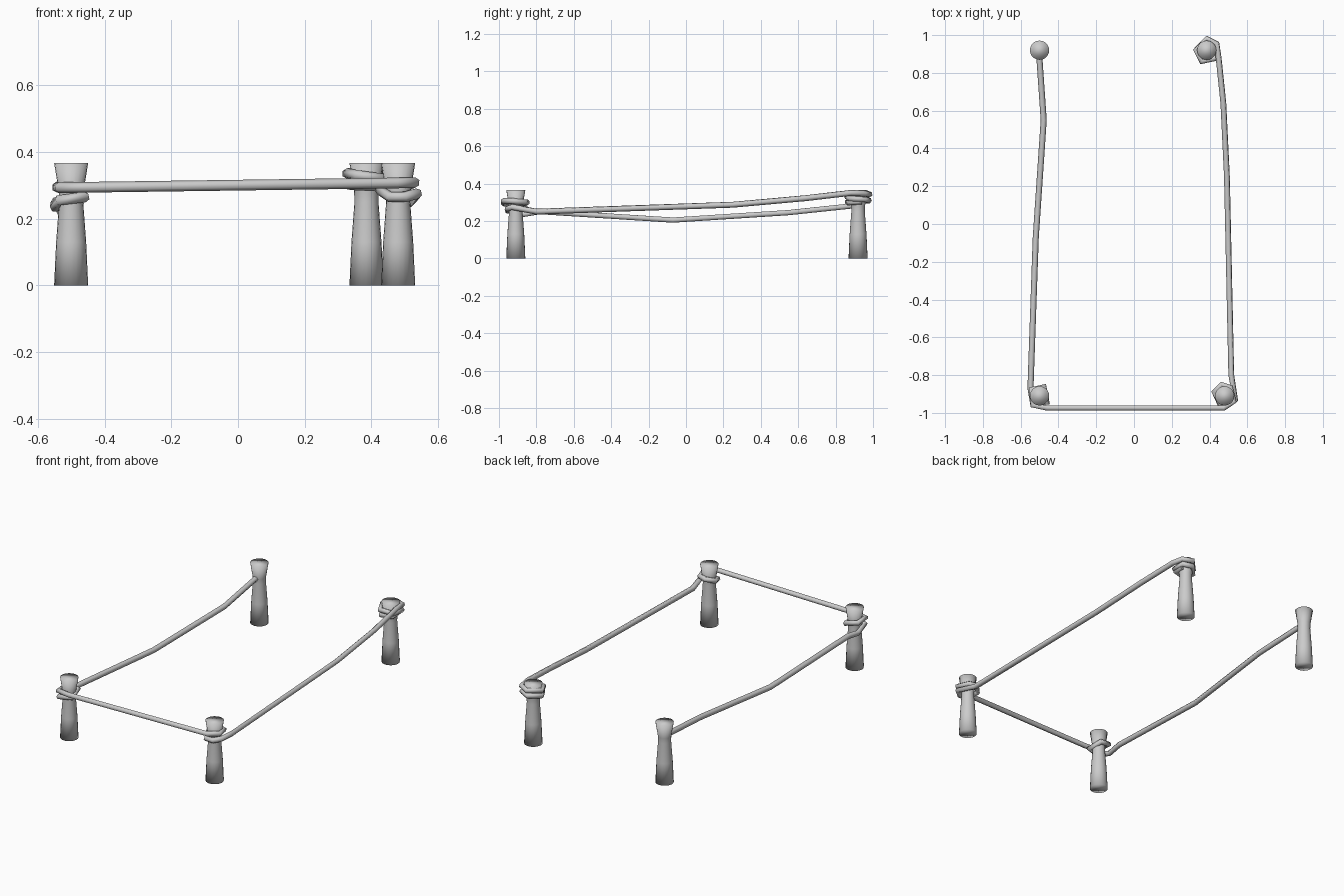
import bpy
import bmesh
from math import cos, sin, tau

cube = bpy.data.objects.get("Cube")
if cube:
    bpy.data.objects.remove(cube)

grey = bpy.data.materials.new("plain grey")
grey.use_nodes = True
grey.diffuse_color = (0.6, 0.6, 0.6, 1)
grey.node_tree.nodes["Principled BSDF"].inputs["Base Color"].default_value = (0.6, 0.6, 0.6, 1)

SIDES = 20
# post outline: radius, height
OUTLINE = [(0.051, 0), (0.045, 0.13), (0.036, 0.25), (0.037, 0.28), (0.051, 0.367)]


def make_post(name, x, y):
    bm = bmesh.new()
    rings = [[bm.verts.new((r * cos(tau * i / SIDES), r * sin(tau * i / SIDES), z))
              for i in range(SIDES)] for r, z in OUTLINE]
    for low, high in zip(rings, rings[1:]):
        for i in range(SIDES):
            j = (i + 1) % SIDES
            bm.faces.new((low[i], low[j], high[j], high[i]))
    bm.faces.new(rings[0][::-1])
    bm.faces.new(rings[-1])
    for f in bm.faces:
        f.smooth = True
    mesh = bpy.data.meshes.new(name)
    bm.to_mesh(mesh)
    bm.free()
    mesh.materials.append(grey)
    obj = bpy.data.objects.new(name, mesh)
    obj.location = (x, y, 0)
    bpy.context.collection.objects.link(obj)


def make_rope(name, points, radius=0.016):
    curve = bpy.data.curves.new(name, "CURVE")
    curve.dimensions = "3D"
    curve.bevel_depth = radius
    curve.bevel_resolution = 1
    curve.use_fill_caps = True
    line = curve.splines.new("POLY")
    line.points.add(len(points) - 1)
    for p, co in zip(line.points, points):
        p.co = (*co, 1)
    line.use_smooth = True
    curve.materials.append(grey)
    obj = bpy.data.objects.new(name, curve)
    bpy.context.collection.objects.link(obj)


# four flared posts
make_post("back_right_post", -0.5, 0.92)
make_post("front_right_post", -0.5, -0.91)
make_post("front_left_post", 0.48, -0.91)
make_post("back_left_post", 0.385, 0.92)

# rope stretches and the coils round each post
right_run = [(-0.503, 0.91, 0.283), (-0.478, 0.55, 0.245), (-0.52, -0.07, 0.205),
             (-0.545, -0.78, 0.25)]
front_right_coil = [(-0.548, -0.87, 0.235), (-0.537, -0.955, 0.255), (-0.458, -0.945, 0.265),
                    (-0.475, -0.86, 0.28), (-0.545, -0.875, 0.295), (-0.537, -0.96, 0.293)]
front_run = [(-0.46, -0.974, 0.294), (0.475, -0.975, 0.307)]
front_left_coil = [(0.53, -0.94, 0.308), (0.51, -0.865, 0.3), (0.465, -0.85, 0.3),
                   (0.425, -0.89, 0.285), (0.455, -0.955, 0.265), (0.5, -0.955, 0.265),
                   (0.537, -0.93, 0.275)]
left_run = [(0.515, -0.8, 0.25), (0.492, 0.25, 0.287), (0.473, 0.64, 0.322),
            (0.448, 0.88, 0.35)]
back_left_coil = [(0.438, 0.955, 0.347), (0.386, 0.982, 0.343), (0.327, 0.922, 0.335),
                  (0.357, 0.86, 0.33), (0.43, 0.875, 0.32), (0.435, 0.955, 0.315),
                  (0.384, 0.978, 0.31), (0.33, 0.92, 0.303), (0.36, 0.863, 0.3),
                  (0.425, 0.88, 0.3), (0.425, 0.94, 0.305)]
make_rope("rope", right_run + front_right_coil + front_run + front_left_coil
          + left_run + back_left_coil)
